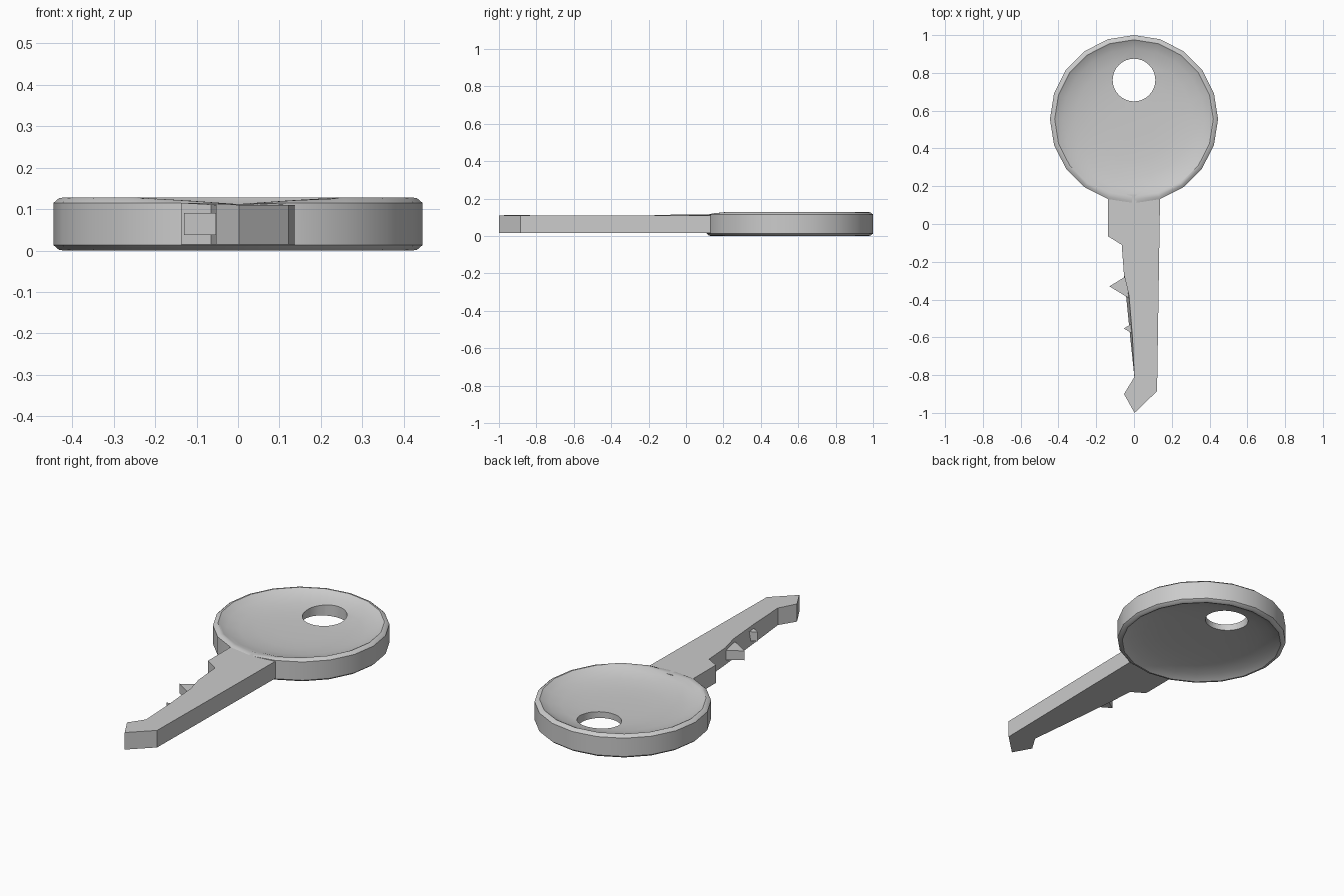
import bpy, math

if "Cube" in bpy.data.objects:
    bpy.data.objects.remove(bpy.data.objects["Cube"])

CY, N = 0.555, 20  # bow centre and side count


def add_mesh(name, verts, faces):
    me = bpy.data.meshes.new(name)
    me.from_pydata(verts, [], faces)
    me.update()
    ob = bpy.data.objects.new(name, me)
    bpy.context.collection.objects.link(ob)
    return ob


def prism(name, bottom, top):
    n = len(bottom)
    faces = [tuple(reversed(range(n))), tuple(range(n, 2 * n))]
    faces += [(i, (i + 1) % n, n + (i + 1) % n, n + i) for i in range(n)]
    return add_mesh(name, bottom + top, faces)


def smooth(ob, angle=35):
    bpy.ops.object.select_all(action='DESELECT')
    ob.select_set(True)
    bpy.context.view_layer.objects.active = ob
    bpy.ops.object.shade_smooth_by_angle(angle=math.radians(angle))


# round bow: lathed section, dished on both sides
upper = [(0.12, 0.081), (0.22, 0.084), (0.31, 0.093), (0.375, 0.107),
         (0.41, 0.122), (0.42, 0.128), (0.432, 0.126), (0.445, 0.115)]
section = upper + [(r, 0.128 - z) for r, z in reversed(upper)]
verts, faces = [], []
for r, z in section:
    for i in range(N):
        a = math.radians(270 + i * 360 / N)
        # the rim dips where the blade runs into it
        limit = {0: 0.112, 1: 0.121, N - 1: 0.121}.get(i, 1)
        verts.append((r * math.cos(a), CY + r * math.sin(a), min(z, limit)))
for k in range(len(section) - 1):
    for i in range(N):
        j = (i + 1) % N
        faces.append((k * N + i, (k + 1) * N + i, (k + 1) * N + j, k * N + j))
last = (len(section) - 1) * N
top_c, bot_c = len(verts), len(verts) + 1
verts += [(0, CY, 0.08), (0, CY, 0.048)]
for i in range(N):
    j = (i + 1) % N
    faces += [(top_c, i, j), (bot_c, last + j, last + i)]
bow = add_mesh("bow", verts, faces)

# keyring hole
bpy.ops.mesh.primitive_cylinder_add(vertices=32, radius=0.113, depth=0.5,
                                    location=(0, 0.762, 0.06))
cutter = bpy.context.object
cutter.name = "hole_cutter"
cutter.hide_render = True
mod = bow.modifiers.new("hole", 'BOOLEAN')
mod.operation, mod.solver, mod.object = 'DIFFERENCE', 'EXACT', cutter
bpy.context.view_layer.objects.active = bow
bpy.ops.object.modifier_apply(modifier="hole")
bpy.data.objects.remove(cutter)
smooth(bow)

# blade outline: x, y, top z, inward shift of the top edge
outline = [(-0.138, 0.155, 0.115, 0), (-0.138, -0.065, 0.115, 0),
           (-0.065, -0.11, 0.111, 0), (-0.053, -0.27, 0.11, 0),
           (-0.042, -0.38, 0.11, 0.016), (-0.02, -0.6, 0.11, 0.012),
           (0.002, -0.81, 0.11, 0), (-0.053, -0.9, 0.113, 0),
           (0.003, -1.0, 0.11, 0), (0.122, -0.885, 0.11, 0),
           (0.138, 0.155, 0.11, 0)]
prism("blade", [(x, y, 0.015) for x, y, z, s in outline],
      [(x + s, y, z) for x, y, z, s in outline])

# small pointed teeth on the cut edge
for name, tip, y, half in (("large_tooth", -0.13, -0.33, 0.052),
                           ("small_tooth", -0.054, -0.553, 0.026)):
    tri = [(tip, y), (-0.01, y - half * (0.01 + tip) / (0.045 + tip)
            if name == "large_tooth" else y - half),
           (-0.01, y + half * (0.01 + tip) / (0.045 + tip)
            if name == "large_tooth" else y + half)]
    prism(name, [(a, b, 0.038) for a, b in tri], [(a, b, 0.09) for a, b in tri])
